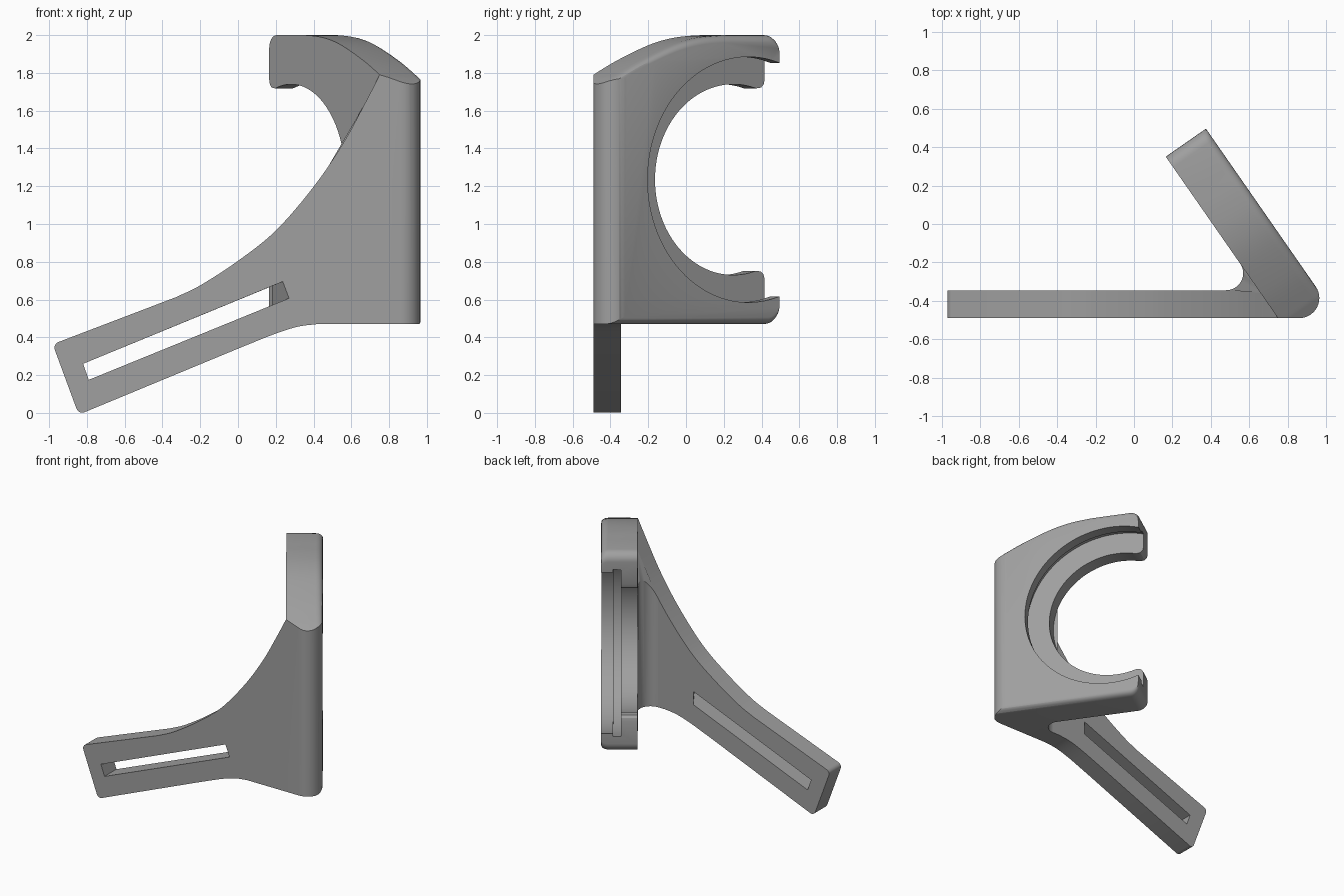
import bpy, bmesh, math
from mathutils import Vector

if "Cube" in bpy.data.objects:
    bpy.data.objects.remove(bpy.data.objects["Cube"])

D = Vector((-0.571, 0.821))        # plan direction along the ring plate
N = Vector((0.821, 0.571))         # plan direction out of the ring plate
P0 = Vector((0.75, -0.49))         # inner face meets the front plane here
T, SHELF = 0.255, 0.115            # plate thickness, height of the inner shelf
TILT = math.degrees(math.atan2(N.y, N.x))

grey = bpy.data.materials.new("grey plastic")
grey.diffuse_color = (0.35, 0.35, 0.35, 1)
grey.use_nodes = True
grey.node_tree.nodes["Principled BSDF"].inputs["Base Color"].default_value = grey.diffuse_color


def plan(u, w):
    return P0 + D * u + N * w


def arc(cx, cy, r, a0, a1, n=10):
    return [(cx + r * math.cos(math.radians(a0 + (a1 - a0) * i / n)),
             cy + r * math.sin(math.radians(a0 + (a1 - a0) * i / n))) for i in range(n + 1)]


def smooth(pts, n=6):
    """Catmull-Rom curve through the points"""
    p = [Vector(q) for q in pts]
    p = [2 * p[0] - p[1]] + p + [2 * p[-1] - p[-2]]
    out = []
    for a, b, c, d in zip(p, p[1:], p[2:], p[3:]):
        for i in range(n):
            t = i / n
            out.append(tuple(0.5 * (2 * b + (c - a) * t + (2 * a - 5 * b + 4 * c - d) * t * t
                                    + (3 * b - a - 3 * c + d) * t ** 3)))
    return out + [tuple(p[-2])]


def finish(name, bm):
    bmesh.ops.recalc_face_normals(bm, faces=bm.faces)
    me = bpy.data.meshes.new(name)
    bm.to_mesh(me)
    bm.free()
    me.materials.append(grey)
    ob = bpy.data.objects.new(name, me)
    bpy.context.collection.objects.link(ob)
    return ob


def walls(bm, loops):
    """Side faces between successive loops of 3D points"""
    rings = [[bm.verts.new(v) for v in loop] for loop in loops]
    n = len(rings[0])
    for r, s in zip(rings, rings[1:]):
        for i in range(n):
            j = (i + 1) % n
            bm.faces.new((r[i], r[j], s[j], s[i]))
    return rings


def loft(name, loops):
    bm = bmesh.new()
    rings = walls(bm, loops)
    bm.faces.new(rings[0][::-1])
    bm.faces.new(rings[-1])
    return finish(name, bm)


def on_plate(pts, w, squash=1.0):
    return [(*plan(u, w), 1.235 + (z - 1.235) * squash) for u, z in pts]


def boolean(ob, tool, operation):
    m = ob.modifiers.new("cut", 'BOOLEAN')
    m.operation, m.object, m.solver = operation, tool, 'EXACT'
    bpy.context.view_layer.objects.active = ob
    bpy.ops.object.modifier_apply(modifier=m.name)
    bpy.data.objects.remove(tool)


# Ring plate: side profile with curved top and rounded free corners
END, R = 1.024, 0.068
profile = smooth([(-0.22, 1.655), (-0.06, 1.755), (0, 1.79), (0.15, 1.865), (0.35, 1.945),
                  (0.5, 1.983), (0.65, 1.998), (0.8, 2.0)])
profile += arc(END - R, 2 - R, R, 90, 0, 6) + arc(END - R, 0.47 + R, R, 0, -90, 6) + [(-0.22, 0.47)]
layers = [(0, 1.0), (T - 0.05, 1.0)]
layers += [(T - 0.05 + 0.05 * math.sin(a), 1 - 0.05 * (1 - math.cos(a)))
           for a in (math.pi / 8 * k for k in (1, 2, 3, 4))]
plate = loft("ring_plate", [on_plate(profile, w, s) for w, s in layers])

# Rounded vertical corner where the plate turns into the arm
half = math.atan2(D.y, -D.x) / 2
L = 0.2
r = L * math.tan(half)
cx, cy = P0.x + T / N.x - L, P0.y + r
ut = (Vector((cx, cy)) - P0).dot(D)
foot = [plan(1.1, -0.05), (0.689, -0.49)] + arc(cx, cy, r, -90, TILT, 14)
foot += [plan(ut, T + 0.05), plan(1.1, T + 0.05)]
boolean(plate, loft("corner_tool", [[(x, y, z) for x, y in foot] for z in (-0.2, 2.2)]), 'INTERSECT')

# Open round hole with softened lips, the wider outer recess and its shallow groove
CU, CZ = 0.822, 1.235


def opening(radius, lips):
    a = math.degrees(math.acos((0.97 - CU) / radius))
    upper = [(1.0, 0.487), (1.017, 0.502), (1.026, 0.535), (1.12, 0.535)] if lips else \
        [(END, math.sqrt(radius ** 2 - (END - CU) ** 2)), (1.12, radius * 0.92)]
    pts = arc(CU, CZ, radius, a, 360 - a, 56)
    return [(u, CZ + z) for u, z in upper[::-1]] + pts + [(u, CZ - z) for u, z in upper]


for radius, lips, w0, w1 in ((0.505, True, -0.1, T + 0.1), (0.65, False, SHELF, T + 0.1),
                             (0.67, False, SHELF, SHELF + 0.055)):
    pts = opening(radius, lips)
    boolean(plate, loft("hole_tool", [on_plate(pts, w) for w in (w0, w1)]), 'DIFFERENCE')

# Arm: sloping strap that sweeps up into the plate, with a long slanted-end slot
sweep = smooth([(-0.33, 0.612), (-0.2, 0.675), (0, 0.805), (0.2, 0.965), (0.4, 1.197),
                (0.555, 1.425), (0.67, 1.635), (0.75, 1.79)])
side = arc(-0.94, 0.345, 0.032, 202, 112, 4) + sweep + [(0.75, 0.47)]
side += smooth([(0.42, 0.47), (0.32, 0.457), (0.2, 0.42), (0, 0.34)], 4)
side += arc(-0.825, 0.033, 0.032, 292, 202, 4)
FRONT, BACK = -0.49, -0.345
slot = {FRONT: [(-0.82, 0.26), (-0.79, 0.175), (0.27, 0.607), (0.237, 0.695)],
        BACK: [(-0.82, 0.26), (-0.79, 0.175), (0.18, 0.57), (0.18, 0.671)]}
bm = bmesh.new()
outer = walls(bm, [[(x, y, z) for x, z in side] for y in (FRONT, BACK)])
inner = walls(bm, [[(x, y, z) for x, z in slot[y]] for y in (FRONT, BACK)])
for o, i in zip(outer, inner):
    rim = [bm.edges.get((ring[k - 1], ring[k])) for ring in (o, i) for k in range(len(ring))]
    bmesh.ops.triangle_fill(bm, edges=rim, use_beauty=True)
arm = finish("slotted_arm", bm)


# Fillet in the inside corner between arm and plate
def sweep_height(x):
    for (x0, z0), (x1, z1) in zip(sweep, sweep[1:]):
        if x0 <= x <= x1:
            return z0 + (z1 - z0) * (x - x0) / (x1 - x0)
    return sweep[-1][1]


rf = 0.17 * math.tan(half)
corner = arc(0.48, BACK + rf, rf, -90, TILT, 10) + [(0.665, -0.358)]
fillet = loft("corner_fillet", [[(x, y, 0.47) for x, y in corner],
                                [(x, y, sweep_height(x)) for x, y in corner]])

# Smooth shading with crisp edges
for ob in (plate, arm, fillet):
    bpy.ops.object.select_all(action='DESELECT')
    ob.select_set(True)
    bpy.context.view_layer.objects.active = ob
    bpy.ops.object.shade_smooth_by_angle(angle=math.radians(30))
